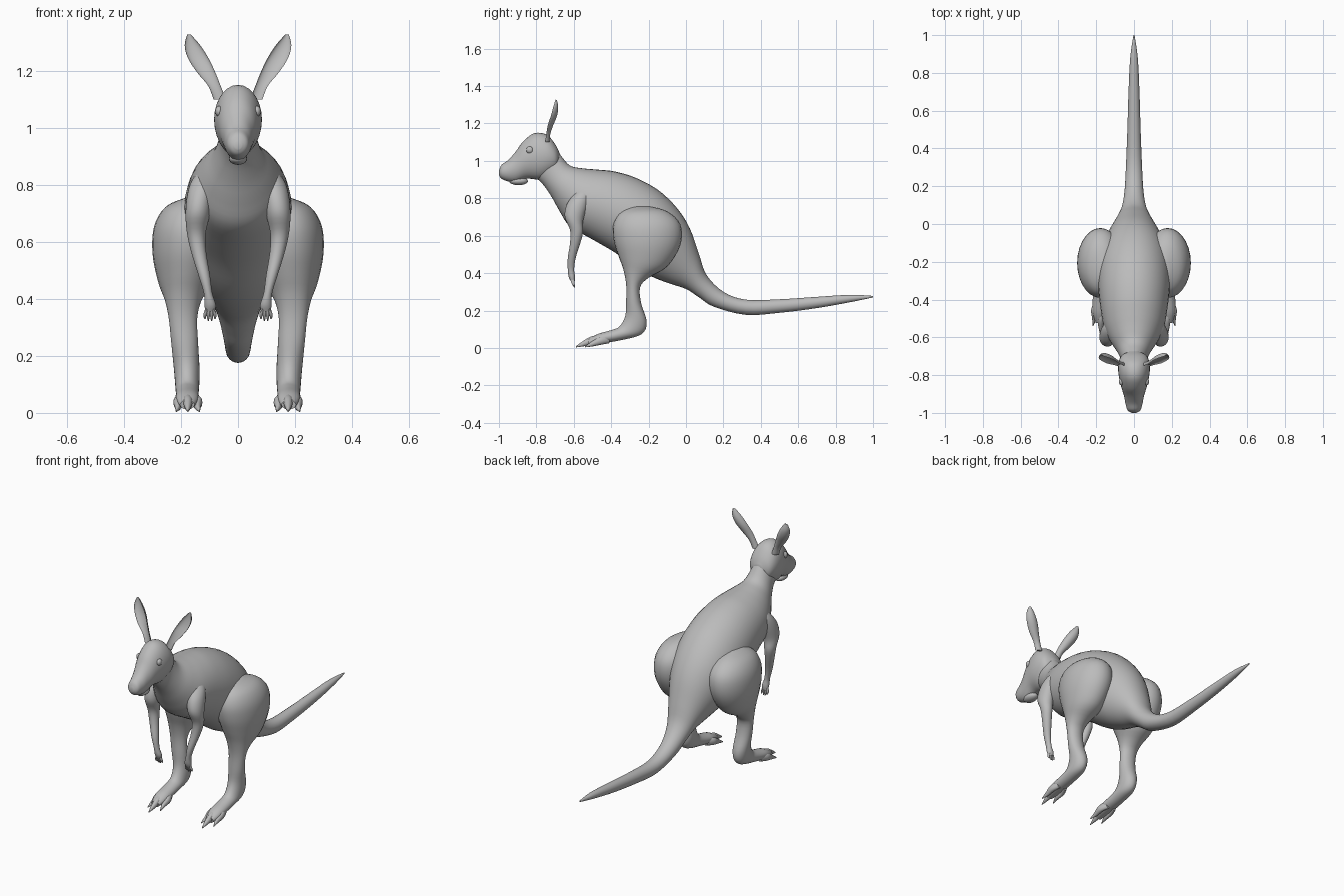
import bpy, bmesh, math
from mathutils import Vector

fur = bpy.data.materials.new("grey fur")
fur.diffuse_color = (0.5, 0.5, 0.5, 1)


def finish(bm, name, mirror):
    bmesh.ops.recalc_face_normals(bm, faces=bm.faces)
    me = bpy.data.meshes.new(name)
    bm.to_mesh(me)
    bm.free()
    me.materials.append(fur)
    ob = bpy.data.objects.new(name, me)
    bpy.context.collection.objects.link(ob)
    if mirror:
        ob.modifiers.new("Mirror", "MIRROR")
    bpy.ops.object.select_all(action="DESELECT")
    ob.select_set(True)
    bpy.context.view_layer.objects.active = ob
    bpy.ops.object.shade_smooth_by_angle(angle=math.radians(50))
    return ob


def spline(rows, steps):
    """Catmull-Rom through rows of numbers."""
    out = []
    for i in range(len(rows) - 1):
        a, b, c, d = (rows[max(0, min(len(rows) - 1, i + k))] for k in (-1, 0, 1, 2))
        for s in range(steps):
            t = s / steps
            out.append([0.5 * (2 * q + (r - p) * t + (2 * p - 5 * q + 4 * r - u) * t * t
                               + (3 * q - p - 3 * r + u) * t ** 3)
                        for p, q, r, u in zip(a, b, c, d)])
    return out + [list(rows[-1])]


def loft(name, rings, mirror=False, sides=28, steps=4, cup=1.0):
    """Skin over rings (y1, z1, y2, z2, half width, centre x); cup < 0 hollows side 1."""
    bm = bmesh.new()
    prev = None
    loops = []
    for y1, z1, y2, z2, w, cx in spline(rings, steps):
        mid = Vector((cx, (y1 + y2) / 2, (z1 + z2) / 2))
        up = Vector((0, (y1 - y2) / 2, (z1 - z2) / 2))
        loop = []
        for k in range(sides):
            a = 2 * math.pi * k / sides
            h = math.sin(a)
            loop.append(bm.verts.new(mid + Vector((max(w, 0.001) * math.cos(a), 0, 0))
                                     + up * h * (cup if h > 0 else 1)))
        if prev:
            for k in range(sides):
                n = (k + 1) % sides
                bm.faces.new((prev[k], prev[n], loop[n], loop[k]))
        prev = loop
        loops.append(loop)
    bm.faces.new(loops[0])
    bm.faces.new(loops[-1])
    return finish(bm, name, mirror)


def ball(name, pos, size, mirror=False):
    bm = bmesh.new()
    bmesh.ops.create_uvsphere(bm, u_segments=20, v_segments=12, radius=1)
    for v in bm.verts:
        v.co = Vector(c * s + p for c, s, p in zip(v.co, size, pos))
    return finish(bm, name, mirror)


# Neck, torso and tail in one sweep
loft("body_and_tail", [
    (-.715, 1.09, -.84, .94, .062, 0), (-.67, 1.03, -.77, .88, .066, 0),
    (-.62, .975, -.72, .81, .088, 0), (-.55, .96, -.675, .73, .125, 0),
    (-.47, .953, -.62, .65, .158, 0), (-.38, .943, -.50, .58, .178, 0),
    (-.27, .91, -.38, .51, .19, 0), (-.15, .845, -.27, .43, .19, 0),
    (-.05, .75, -.18, .38, .17, 0), (.02, .64, -.09, .345, .13, 0),
    (.07, .50, .0, .315, .09, 0), (.11, .39, .07, .27, .065, 0),
    (.20, .30, .15, .22, .05, 0), (.32, .258, .32, .177, .042, 0),
    (.50, .26, .50, .188, .035, 0), (.70, .273, .70, .213, .029, 0),
    (.88, .284, .88, .245, .02, 0), (1.0, .278, 1.0, .270, .003, 0)], sides=36)

# Head with tapered muzzle
loft("head", [
    (-.999, .95, -1.0, .925, .012, 0), (-.985, .98, -.987, .905, .034, 0),
    (-.95, 1.005, -.95, .890, .045, 0), (-.91, 1.05, -.91, .887, .053, 0),
    (-.87, 1.105, -.85, .905, .068, 0), (-.81, 1.148, -.78, .90, .082, 0),
    (-.745, 1.14, -.73, .92, .082, 0), (-.70, 1.09, -.69, .95, .065, 0),
    (-.675, 1.04, -.675, .99, .025, 0)])
ball("lower_jaw", (0, -.895, .892), (.032, .05, .022))
ball("eye", (.066, -.835, 1.058), (.014, .019, .019), True)
ball("nostril", (.018, -.981, .945), (.008, .014, .01), True)

# Hollow ears
loft("ear", [
    (-.775, 1.10, -.73, 1.10, .022, .064), (-.768, 1.15, -.725, 1.145, .022, .083),
    (-.765, 1.20, -.71, 1.19, .032, .112), (-.752, 1.25, -.69, 1.24, .036, .140),
    (-.735, 1.295, -.683, 1.285, .027, .160), (-.705, 1.33, -.69, 1.325, .006, .172)],
    True, cup=-.5)

# Hind leg: thigh, shank, heel and long foot
loft("hind_leg", [
    (-.30, .755, -.20, .757, .02, .16), (-.36, .715, -.10, .73, .082, .172),
    (-.39, .65, -.03, .66, .118, .176), (-.385, .57, -.03, .55, .120, .180),
    (-.36, .49, -.10, .435, .095, .186), (-.335, .42, -.20, .375, .065, .192),
    (-.32, .34, -.245, .325, .050, .193), (-.32, .25, -.24, .24, .047, .187),
    (-.325, .17, -.21, .14, .045, .180), (-.355, .115, -.235, .075, .042, .178),
    (-.40, .095, -.33, .045, .040, .178), (-.47, .075, -.46, .022, .040, .178),
    (-.525, .045, -.52, .012, .025, .178)], True)

# Toes: a long middle claw and shorter side claws
for label, dx, reach in (("middle", 0, 0), ("inner", -.034, .05), ("outer", .034, .05)):
    y, x = reach, .176 + dx
    loft(label + "_toe", [
        (-.46 + y, .07, -.46 + y, .025, .014, .178 + dx * .6),
        (-.51 + y, .06, -.50 + y, .018, .017, x),
        (-.55 + y, .037, -.545 + y, .009, .012, x),
        (-.59 + y, .008, -.588 + y, .003, .002, x + dx * .2)], True, sides=12)

# Small front arm
loft("arm", [
    (-.57, .86, -.51, .86, .02, .105), (-.61, .81, -.51, .82, .04, .122),
    (-.64, .76, -.525, .76, .045, .134), (-.648, .70, -.55, .68, .042, .142),
    (-.62, .63, -.55, .62, .032, .146), (-.62, .56, -.565, .56, .026, .137),
    (-.632, .48, -.59, .48, .020, .118), (-.632, .42, -.598, .42, .015, .105),
    (-.627, .38, -.593, .38, .020, .098), (-.615, .355, -.595, .355, .016, .098)], True)

# Clawed fingers
for i in range(4):
    x = .081 + i * .0115
    z = .32 + .006 * abs(i - 1.5)
    loft("finger_%d" % (i + 1), [
        (-.62, .375, -.597, .375, .006, .09 + i * .005),
        (-.612, .345, -.595, .345, .006, x),
        (-.598, z, -.593, z, .002, x)], True, sides=10)
